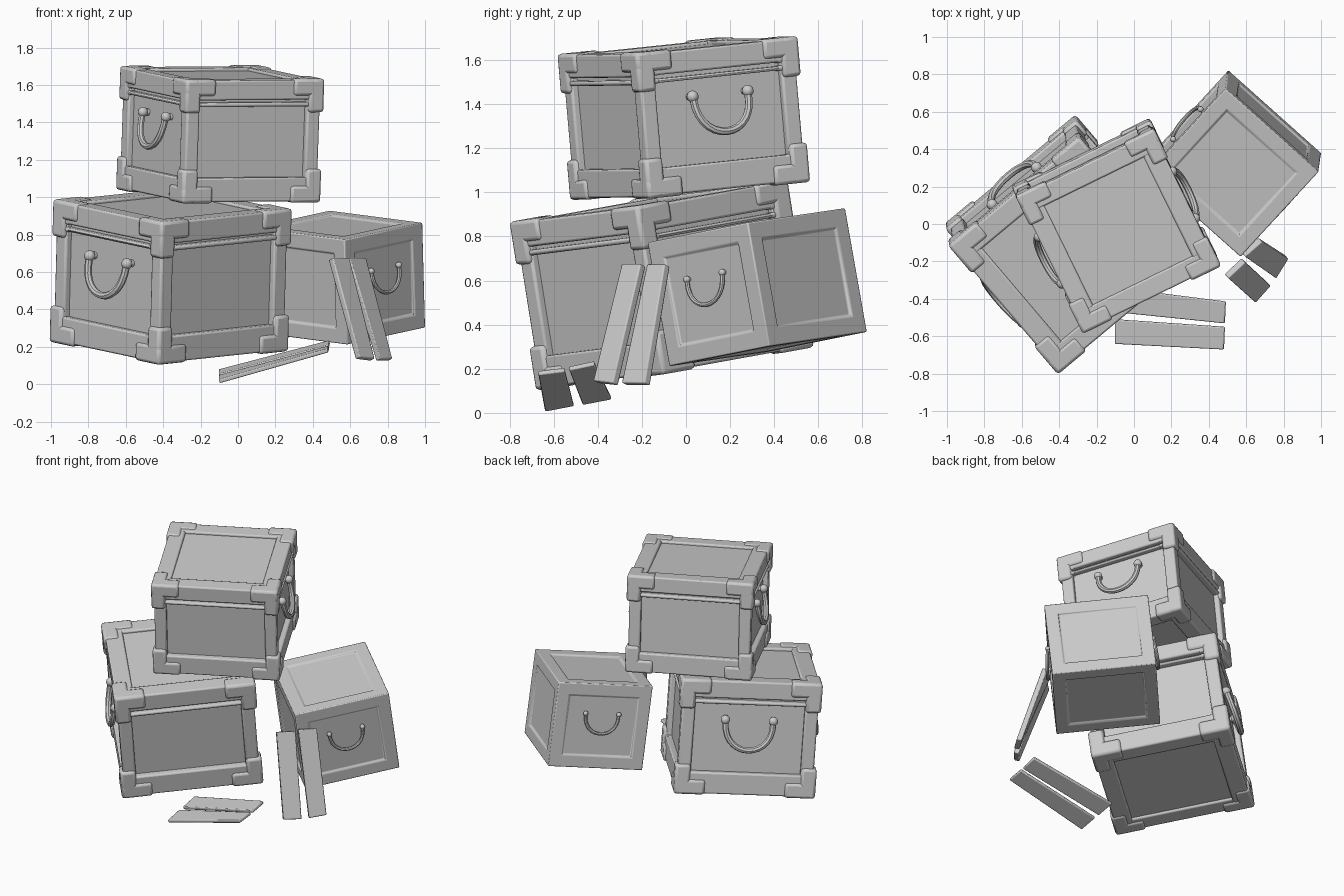
import bpy, bmesh, math
from mathutils import Matrix, Vector

if "Cube" in bpy.data.objects:
    bpy.data.objects.remove(bpy.data.objects["Cube"])

grey = bpy.data.materials.new("light_grey")
grey.diffuse_color = (0.6, 0.6, 0.6, 1)
grey.use_nodes = True
grey.node_tree.nodes["Principled BSDF"].inputs["Base Color"].default_value = grey.diffuse_color


def finish(bm, name, M, bevel=0.0, segs=2):
    """Turn a bmesh into a placed, smooth-shaded object."""
    bmesh.ops.recalc_face_normals(bm, faces=bm.faces)
    me = bpy.data.meshes.new(name)
    bm.to_mesh(me)
    bm.free()
    me.materials.append(grey)
    ob = bpy.data.objects.new(name, me)
    bpy.context.collection.objects.link(ob)
    ob.matrix_world = M
    if bevel:
        mod = ob.modifiers.new("Bevel", 'BEVEL')
        mod.width, mod.segments, mod.limit_method = bevel, segs, 'ANGLE'
    bpy.ops.object.select_all(action='DESELECT')
    ob.select_set(True)
    bpy.context.view_layer.objects.active = ob
    bpy.ops.object.shade_smooth_by_angle(angle=math.radians(40))
    return ob


def boxes(name, items, M, bevel):
    bm = bmesh.new()
    for c, s in items:
        bmesh.ops.create_cube(bm, size=1, matrix=Matrix.Translation(c) @ Matrix.Diagonal((*s, 1)))
    return finish(bm, name, M, bevel)


def pose(loc, tilt_x, tilt_y, yaw):
    r = math.radians
    return (Matrix.Translation(loc) @ Matrix.Rotation(r(tilt_x), 4, 'X')
            @ Matrix.Rotation(r(tilt_y), 4, 'Y') @ Matrix.Rotation(r(yaw), 4, 'Z'))


def handle(name, M, angle, dist, knob_z, span, drop, rad, out):
    """Drooping U handle on the side facing local angle, with a round knob at each end."""
    M = M @ Matrix.Rotation(math.radians(angle), 4, 'Z') @ Matrix.Translation((dist, 0, knob_z))
    path = []
    n = 14
    for i in range(n + 1):
        a = math.pi * i / n
        sag = math.sin(a) ** 0.8
        path.append(Vector((out * (0.5 + 0.5 * sag), -span / 2 * math.cos(a), -drop * sag)))
    bm = bmesh.new()
    rings = []
    for i, p in enumerate(path):
        t = (path[min(i + 1, n)] - path[max(i - 1, 0)]).normalized()
        u = Vector((1, 0, 0))
        u = (u - t * u.dot(t)).normalized()
        v = t.cross(u)
        rings.append([bm.verts.new(p + rad * (math.cos(k * math.pi / 4) * u + math.sin(k * math.pi / 4) * v))
                      for k in range(8)])
    for a, b in zip(rings, rings[1:]):
        for k in range(8):
            bm.faces.new((a[k], a[(k + 1) % 8], b[(k + 1) % 8], b[k]))
    for p in (path[0], path[-1]):
        bmesh.ops.create_uvsphere(bm, u_segments=12, v_segments=8, radius=rad * 1.5,
                                  matrix=Matrix.Translation(p))
        bmesh.ops.create_cone(bm, cap_ends=True, segments=10, radius1=rad, radius2=rad, depth=out * 0.8,
                              matrix=Matrix.Translation((0, p.y, p.z)) @ Matrix.Rotation(math.pi / 2, 4, 'Y'))
    finish(bm, name, M)


def crate(name, M, s, h, handle_angles):
    k = s / 0.915
    H, Z = s / 2, h / 2
    S = (-1, 1)
    # recessed panels are the sides of one inner core
    w = s - 0.11 * k
    boxes(name + "_panels", [((0, 0, 0), (w, w, h - 0.05 * k))], M, 0.005)
    # rims: lid rim, thin band under the lid, bottom rim
    e, ev, t = 0.014 * k, 0.007 * k, 0.115 * k
    rims = []
    for z0, z1 in ((Z - 0.125 * k, Z - ev), (Z - 0.165 * k, Z - 0.14 * k), (-Z + ev, -Z + 0.15 * k)):
        zc, zh = (z0 + z1) / 2, z1 - z0
        for d in S:
            rims.append(((0, d * (H - e - t / 2), zc), (s - 2 * e, t, zh)))
            rims.append(((d * (H - e - t / 2), 0, zc), (t, s - 2 * e - 0.004, zh - 0.004)))
    boxes(name + "_rims", rims, M, 0.012 * k)
    # corner posts
    p = 0.085 * k
    c = H - e - 0.004 - p / 2
    boxes(name + "_posts", [((x * c, y * c, 0), (p, p, h - 0.1 * k)) for x in S for y in S], M, 0.012 * k)
    # three-armed corner brackets
    L, b = 0.2 * k, 0.1 * k
    arms = []
    for x in S:
        for y in S:
            for z in S:
                for ax in range(3):
                    size = [b, b, b]
                    size[ax] = L
                    arms.append(((x * (H - size[0] / 2), y * (H - size[1] / 2), z * (Z - size[2] / 2)), size))
    boxes(name + "_corner_brackets", arms, M, 0.018 * k)
    for i, a in enumerate(handle_angles):
        handle(f"{name}_handle_{i + 1}", M, a, w / 2, 0.12 * k, 0.31 * k, 0.19 * k, 0.02 * k, 0.075 * k)


# two stacked crates
crate("lower_crate", pose((-0.36, -0.11, 0.582), 9, 1.5, 40), 0.915, 0.775, (180, 90))
crate("upper_crate", pose((-0.095, -0.01, 1.337), 5, 2, 26), 0.825, 0.665, (180, 0))

# small box with a sunken panel on each face
M = pose((0.537, 0.323, 0.57), 10, -1.5, 48)
bm = bmesh.new()
bmesh.ops.create_cube(bm, size=1, matrix=Matrix.Diagonal((0.625, 0.67, 0.57, 1)))
sides = list(bm.faces)
bmesh.ops.inset_individual(bm, faces=sides, thickness=0.115)
bmesh.ops.inset_individual(bm, faces=sides, thickness=0.006, depth=-0.012)
finish(bm, "small_box", M, 0.012)
for i, a in enumerate((-90, 90)):
    handle(f"small_box_handle_{i + 1}", M, a, 0.322, 0.085, 0.22, 0.13, 0.011, 0.035)


# loose planks, each from its two end edges
def plank(name, a, b, c, d, thick=0.022):
    a, b, c, d = map(Vector, (a, b, c, d))
    n = (b - a).cross(c - a).normalized() * thick / 2
    bm = bmesh.new()
    top = [bm.verts.new(p + n) for p in (a, b, d, c)]
    low = [bm.verts.new(p - n) for p in (a, b, d, c)]
    bm.faces.new(top)
    bm.faces.new(low[::-1])
    for i in range(4):
        j = (i + 1) % 4
        bm.faces.new((top[i], low[i], low[j], top[j]))
    finish(bm, name, Matrix(), 0.006, 2)


plank("leaning_plank_1", (0.495, -0.28, 0.67), (0.585, -0.195, 0.67), (0.64, -0.41, 0.14), (0.72, -0.32, 0.13), 0.036)
plank("leaning_plank_2", (0.585, -0.165, 0.67), (0.675, -0.085, 0.67), (0.75, -0.28, 0.13), (0.815, -0.175, 0.13), 0.036)
plank("flat_plank_1", (-0.1, -0.64, 0.015), (-0.1, -0.51, 0.04), (0.48, -0.67, 0.18), (0.485, -0.55, 0.195))
plank("flat_plank_2", (-0.1, -0.47, 0.045), (-0.1, -0.34, 0.07), (0.485, -0.53, 0.2), (0.49, -0.415, 0.225))
